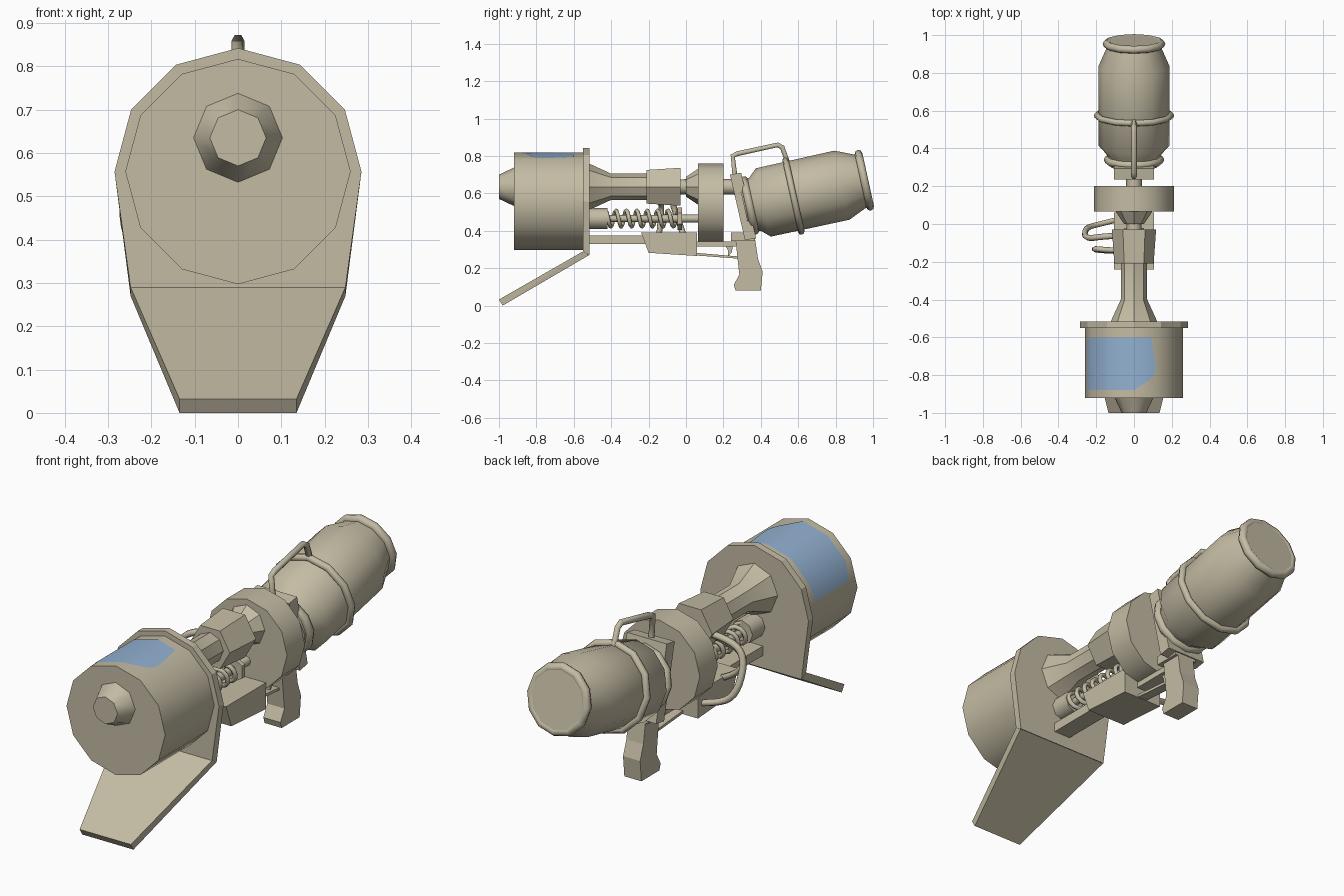
import bpy, bmesh, math
from mathutils import Vector

if "Cube" in bpy.data.objects:
    bpy.data.objects.remove(bpy.data.objects["Cube"])


def material(name, rgb):
    m = bpy.data.materials.new(name)
    m.diffuse_color = (*rgb, 1)
    m.use_nodes = True
    m.node_tree.nodes["Principled BSDF"].inputs["Base Color"].default_value = m.diffuse_color
    return m


TAN = material("tan metal", (0.55, 0.50, 0.37))
BLUE = material("blue decal", (0.29, 0.44, 0.64))


def finish(name, bm, mat=TAN, smooth=None):
    bmesh.ops.recalc_face_normals(bm, faces=bm.faces)
    me = bpy.data.meshes.new(name)
    bm.to_mesh(me)
    bm.free()
    me.materials.append(mat)
    ob = bpy.data.objects.new(name, me)
    bpy.context.collection.objects.link(ob)
    if smooth:
        bpy.ops.object.select_all(action='DESELECT')
        ob.select_set(True)
        bpy.context.view_layer.objects.active = ob
        bpy.ops.object.shade_smooth_by_angle(angle=math.radians(smooth))
    return ob


def lathe(name, profile, z=0.0, y=0.0, tilt=0.0, n=12, phase=0.0, smooth=35, loop=False):
    """Turn (distance, radius) pairs around a y axis that may tilt upwards."""
    bm = bmesh.new()
    c, s = math.cos(tilt), math.sin(tilt)
    rings = []
    for t, r in profile:
        ring = []
        for k in range(n):
            a = 2 * math.pi * k / n + phase
            h = r * math.cos(a)
            ring.append(bm.verts.new((r * math.sin(a), y + t * c - h * s, z + t * s + h * c)))
        rings.append(ring)
    pairs = list(zip(rings, rings[1:]))
    if loop:
        pairs.append((rings[-1], rings[0]))
    for a, b in pairs:
        for k in range(n):
            bm.faces.new((a[k], a[(k + 1) % n], b[(k + 1) % n], b[k]))
    if not loop:
        bm.faces.new(rings[0])
        bm.faces.new(rings[-1])
    return finish(name, bm, smooth=smooth)


def extrude(name, pts, half):
    """Side profile of (y, z) points, extruded across x."""
    bm = bmesh.new()
    l, r = ([bm.verts.new((x, *p)) for p in pts] for x in (-half, half))
    bm.faces.new(l)
    bm.faces.new(r)
    for i in range(len(pts)):
        j = (i + 1) % len(pts)
        bm.faces.new((l[i], l[j], r[j], r[i]))
    return finish(name, bm)


def pipe(name, pts, radius, kind='POLY', res=1):
    cu = bpy.data.curves.new(name, 'CURVE')
    cu.dimensions = '3D'
    cu.bevel_depth = radius
    cu.bevel_resolution = res
    cu.use_fill_caps = True
    cu.resolution_u = 4
    sp = cu.splines.new(kind)
    sp.points.add(len(pts) - 1)
    for p, q in zip(sp.points, pts):
        p.co = (*q, 1)
    if kind == 'NURBS':
        sp.order_u = 3
        sp.use_endpoint_u = True
    ob = bpy.data.objects.new(name, cu)
    bpy.context.collection.objects.link(ob)
    cu.materials.append(TAN)
    return ob


DZ, BZ = 0.557, 0.635   # drum axis and barrel axis heights

# Front drum and its nozzle
lathe("drum", [(-0.92, 0.26), (-0.54, 0.26)], DZ)
lathe("nozzle", [(-1.0, 0.065), (-0.915, 0.105)], BZ, n=8, smooth=50)

# Shield plate: round top, tapering straight sides
bm = bmesh.new()
outline = [(0.285 * math.cos(math.radians(a)), DZ + 0.285 * math.sin(math.radians(a)))
           for a in range(0, 181, 30)] + [(-0.248, 0.27), (0.248, 0.27)]
front = [bm.verts.new((x, -0.55, max(z, 0.29))) for x, z in outline]
back = [bm.verts.new((x, -0.515, z)) for x, z in outline]
bm.faces.new(front)
bm.faces.new(back)
for i in range(len(front)):
    j = (i + 1) % len(front)
    bm.faces.new((front[i], front[j], back[j], back[i]))
finish("shield_plate", bm)

# Sloping foot below the shield
bm = bmesh.new()
for y, z, w in [(-0.55, 0.29, 0.248), (-1.0, 0.032, 0.135), (-0.98, 0.0, 0.135), (-0.517, 0.27, 0.248)]:
    bm.verts.new((-w, y, z))
    bm.verts.new((w, y, z))
bmesh.ops.convex_hull(bm, input=bm.verts)
bmesh.ops.dissolve_limit(bm, angle_limit=0.03, verts=bm.verts, edges=bm.edges)
finish("sloping_foot", bm)

# Blue patch wrapped over the drum facets (x, z, front y, back y)
bm = bmesh.new()
rows = [(-0.247, 0.605, -0.87, -0.62), (-0.2252, 0.687, -0.88, -0.6), (-0.13, 0.7822, -0.88, -0.6),
        (0, 0.817, -0.88, -0.6), (0.09, 0.793, -0.82, -0.6), (0.112, 0.787, -0.79, -0.74)]
strip = []
for x, z, y0, y1 in rows:
    p = Vector((x, z - DZ)) * 1.008
    strip.append([bm.verts.new((p.x, y, p.y + DZ)) for y in (y0, y1)])
for a, b in zip(strip, strip[1:]):
    bm.faces.new((a[0], b[0], b[1], a[1]))
patch = finish("blue_patch", bm, BLUE, 35)

# Barrel, sleeve, shafts and rear disc
lathe("barrel", [(-0.52, 0.125), (-0.40, 0.07), (-0.2, 0.07)], BZ, n=8, smooth=30)
lathe("sleeve", [(-0.21, 0.104), (-0.03, 0.117)], BZ, n=6, phase=math.pi / 6, smooth=30)
lathe("shaft", [(-0.04, 0.04), (0.30, 0.043)], BZ, n=8, smooth=50)
lathe("collar", [(0.0, 0.053), (0.07, 0.1)], BZ, n=8, smooth=30)
lathe("rear_disc", [(0.065, 0.213), (0.2, 0.213)], 0.547)

# Recoil spring with its end fittings
SZ = 0.465
lathe("spring_socket", [(-0.52, 0.057), (-0.42, 0.057)], SZ, n=8, smooth=50)
lathe("spring_stop", [(-0.045, 0.06), (-0.022, 0.06)], SZ, n=6, smooth=30)
lathe("spring_rod", [(-0.43, 0.018), (0.07, 0.022)], SZ, n=8, smooth=50)
N, TURNS = 84, 7
pipe("spring", [(0.043 * math.sin(2 * math.pi * TURNS * i / N), -0.43 + 0.39 * i / N,
                 SZ + 0.043 * math.cos(2 * math.pi * TURNS * i / N)) for i in range(N + 1)], 0.011)

# Hoses on the left side
pipe("front_hose", [(-0.04, -0.14, 0.57), (-0.12, -0.14, 0.56), (-0.22, -0.13, 0.53),
                    (-0.19, -0.14, 0.42), (-0.05, -0.145, 0.36)], 0.015, 'NURBS')
pipe("rear_hose", [(-0.05, -0.06, 0.62), (-0.16, -0.065, 0.62), (-0.26, -0.08, 0.56),
                   (-0.26, -0.02, 0.40), (-0.18, 0.0, 0.33), (-0.06, 0.03, 0.32)], 0.016, 'NURBS')

# Lower rail, receiver, trigger group and grip
extrude("lower_rail", [(-0.52, 0.33), (-0.2, 0.33), (-0.2, 0.375), (-0.52, 0.375)], 0.045)
extrude("receiver", [(-0.24, 0.39), (-0.2, 0.282), (0.06, 0.265), (0.06, 0.39)], 0.105)
extrude("grip_rail", [(0.05, 0.315), (0.28, 0.315), (0.28, 0.342), (0.05, 0.342)], 0.03)
extrude("trigger_guard", [(0.05, 0.268), (0.29, 0.25), (0.29, 0.262), (0.05, 0.282)], 0.025)
extrude("trigger", [(0.21, 0.32), (0.25, 0.32), (0.245, 0.285), (0.225, 0.265), (0.225, 0.295)], 0.012)
extrude("rear_bracket", [(0.235, 0.70), (0.295, 0.71), (0.375, 0.36), (0.315, 0.35)], 0.105)
extrude("grip_block", [(0.24, 0.345), (0.37, 0.345), (0.37, 0.39), (0.24, 0.39)], 0.06)
extrude("grip", [(0.265, 0.35), (0.37, 0.35), (0.385, 0.25), (0.41, 0.18), (0.40, 0.08),
                 (0.265, 0.08), (0.255, 0.11), (0.285, 0.165)], 0.045)

# Tilted rear canister with rings
TILT, CY, CZ = math.radians(12.4), 0.34, 0.535
lathe("canister", [(-0.03, 0.135), (0.03, 0.145), (0.075, 0.187), (0.505, 0.189), (0.60, 0.148),
                   (0.645, 0.14)], CZ, CY, TILT, smooth=45)


def ring(name, t, major, minor):
    prof = [(t + minor * math.sin(a * math.pi / 4), major + minor * math.cos(a * math.pi / 4)) for a in range(8)]
    lathe(name, prof, CZ, CY, TILT, smooth=60, loop=True)


ring("neck_ring", 0.0, 0.138, 0.022)
ring("middle_ring", 0.24, 0.196, 0.017)
ring("end_ring", 0.628, 0.145, 0.021)

# Carry handle joining bracket and middle ring
pipe("carry_handle", [(0, 0.262, 0.69), (0, 0.25, 0.80), (0, 0.275, 0.812), (0, 0.49, 0.859),
                      (0, 0.515, 0.845), (0, 0.545, 0.76)], 0.015)
